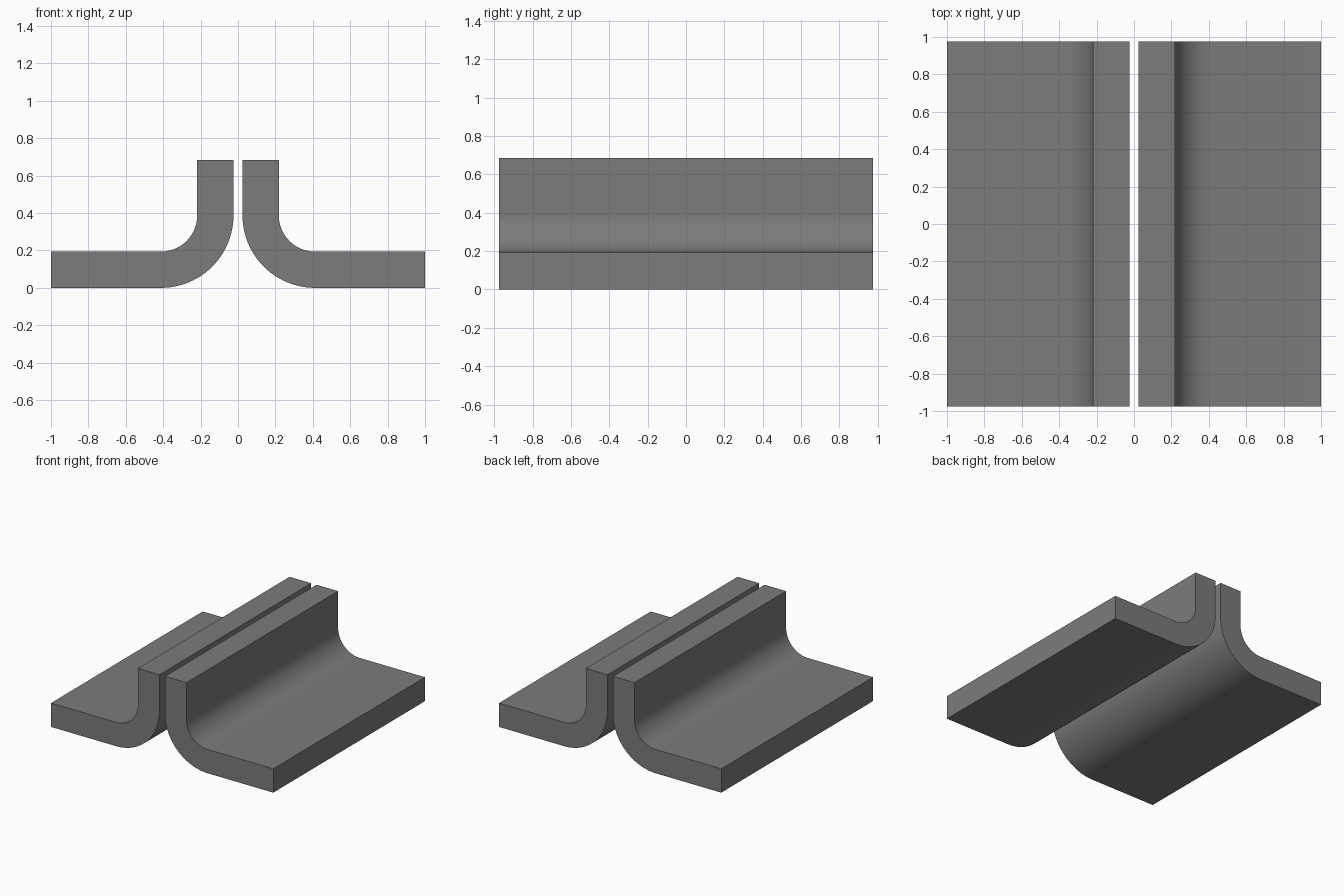
import bpy, bmesh, math

if "Cube" in bpy.data.objects:
    bpy.data.objects.remove(bpy.data.objects["Cube"])

GAP, T, R_IN = 0.024, 0.194, 0.194      # half gap, sheet thickness, inner bend radius
R_OUT = R_IN + T
HALF_Y, TOP, END = 0.975, 0.685, 1.0
CX, CZ = GAP + R_OUT, R_OUT             # bend centre
SEG = 24

steel = bpy.data.materials.new("steel grey")
steel.diffuse_color = (0.2, 0.2, 0.2, 1)
steel.use_nodes = True
steel.node_tree.nodes["Principled BSDF"].inputs["Base Color"].default_value = steel.diffuse_color


def arc(r, a0, a1):
    return [(CX + r * math.cos(a0 + (a1 - a0) * i / SEG),
             CZ + r * math.sin(a0 + (a1 - a0) * i / SEG)) for i in range(SEG + 1)]


# Bent sheet cross-section: outer bend, flange end, inner bend, upright top
profile = (arc(R_OUT, math.pi, 1.5 * math.pi) + [(END, 0), (END, T)]
           + arc(R_IN, 1.5 * math.pi, math.pi) + [(GAP + T, TOP), (GAP, TOP)])


def bent_flange(name, side):
    bm = bmesh.new()
    face = bm.faces.new([bm.verts.new((side * x, -HALF_Y, z)) for x, z in profile])
    ext = bmesh.ops.extrude_face_region(bm, geom=[face])
    moved = [v for v in ext["geom"] if isinstance(v, bmesh.types.BMVert)]
    bmesh.ops.translate(bm, verts=moved, vec=(0, 2 * HALF_Y, 0))
    bmesh.ops.recalc_face_normals(bm, faces=bm.faces)
    mesh = bpy.data.meshes.new(name)
    bm.to_mesh(mesh)
    bm.free()
    mesh.materials.append(steel)
    obj = bpy.data.objects.new(name, mesh)
    bpy.context.collection.objects.link(obj)
    bpy.ops.object.select_all(action='DESELECT')
    obj.select_set(True)
    bpy.context.view_layer.objects.active = obj
    bpy.ops.object.shade_smooth_by_angle(angle=math.radians(30))


# Two mirrored bent sheets, back to back
bent_flange("left_bent_sheet", -1)
bent_flange("right_bent_sheet", 1)
